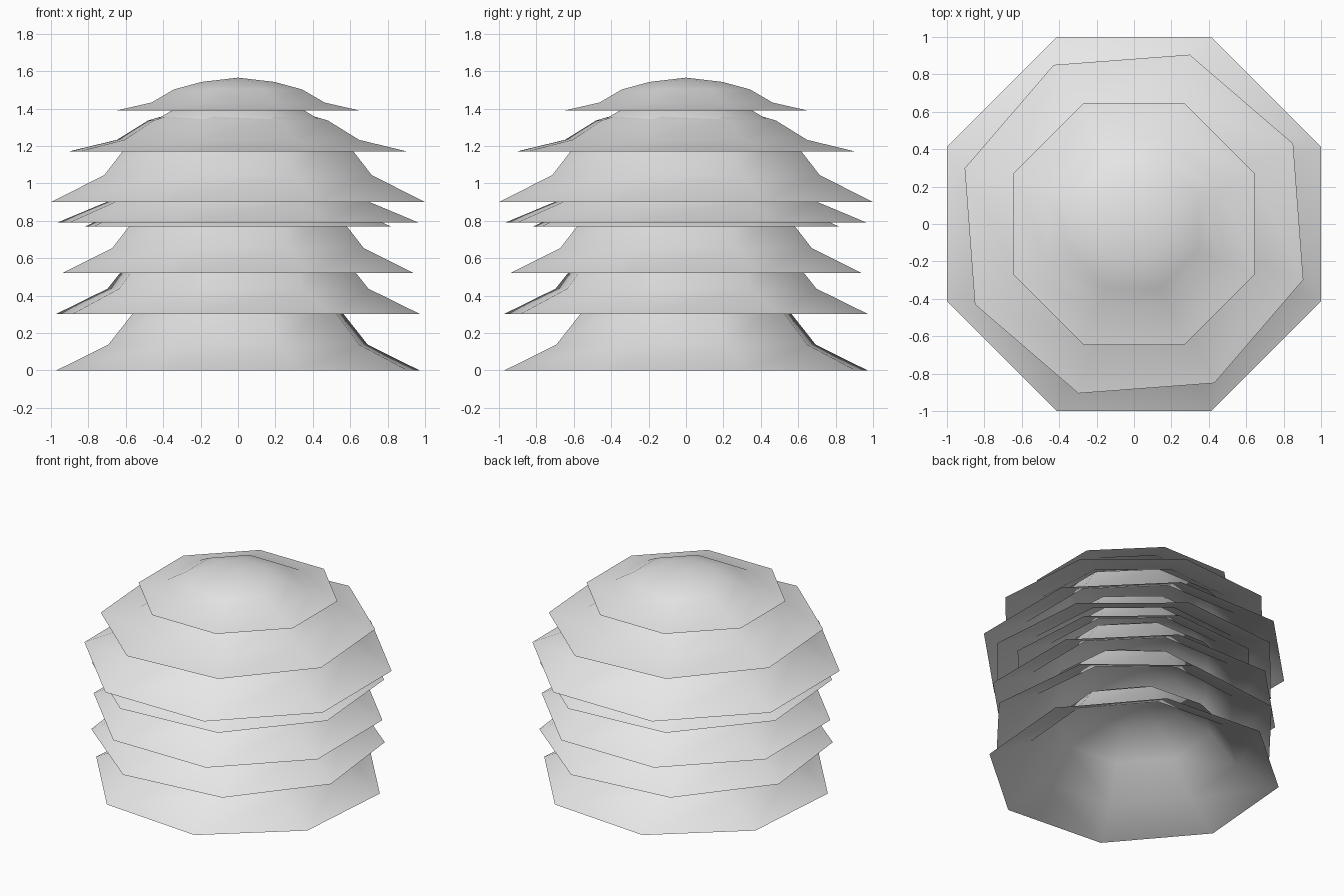
import bpy, bmesh, math

if "Cube" in bpy.data.objects:
    bpy.data.objects.remove(bpy.data.objects["Cube"])

# One shared grey for every tier
grey = bpy.data.materials.new("light_grey")
grey.diffuse_color = (0.8, 0.8, 0.8, 1)
grey.use_nodes = True
grey.node_tree.nodes["Principled BSDF"].inputs["Base Color"].default_value = grey.diffuse_color

# Flared dome profile: (share of rim radius, share of height)
PROFILE = [(1.0, 0.0), (0.715, 0.24), (0.53, 0.64), (0.30, 0.87)]
SIDES = 8


def tier(name, z, radius, height, turn):
    """Open eight-sided bell: a flared rim rising to a rounded crown."""
    bm = bmesh.new()
    rings = []
    for r, h in PROFILE:
        ring = []
        for i in range(SIDES):
            a = math.radians(22.5 + turn + 45 * i)
            ring.append(bm.verts.new((r * radius * math.cos(a),
                                      r * radius * math.sin(a), z + h * height)))
        rings.append(ring)
    apex = bm.verts.new((0, 0, z + height))
    for i in range(SIDES):
        j = (i + 1) % SIDES
        for low, high in zip(rings, rings[1:]):
            bm.faces.new((low[i], low[j], high[j], high[i]))
        bm.faces.new((rings[-1][i], rings[-1][j], apex))
    for f in bm.faces:
        f.smooth = True
    mesh = bpy.data.meshes.new(name)
    bm.to_mesh(mesh)
    bm.free()
    mesh.materials.append(grey)
    bpy.context.collection.objects.link(bpy.data.objects.new(name, mesh))


# Stacked tiers, bottom to top: rim height, corner radius, height, turn in degrees
tier("base_tier", 0.00, 1.02, 0.57, -4.6)
tier("second_tier", 0.30, 1.015, 0.57, 6.4)
tier("third_tier", 0.52, 1.017, 0.56, 0)
tier("inner_tier", 0.77, 0.86, 0.46, 4)
tier("fourth_tier", 0.79, 1.015, 0.48, 4.6)
tier("widest_tier", 0.90, 1.082, 0.60, 0)
tier("upper_tier", 1.17, 0.953, 0.26, 4.3)
tier("top_tier", 1.39, 0.70, 0.175, 0)
